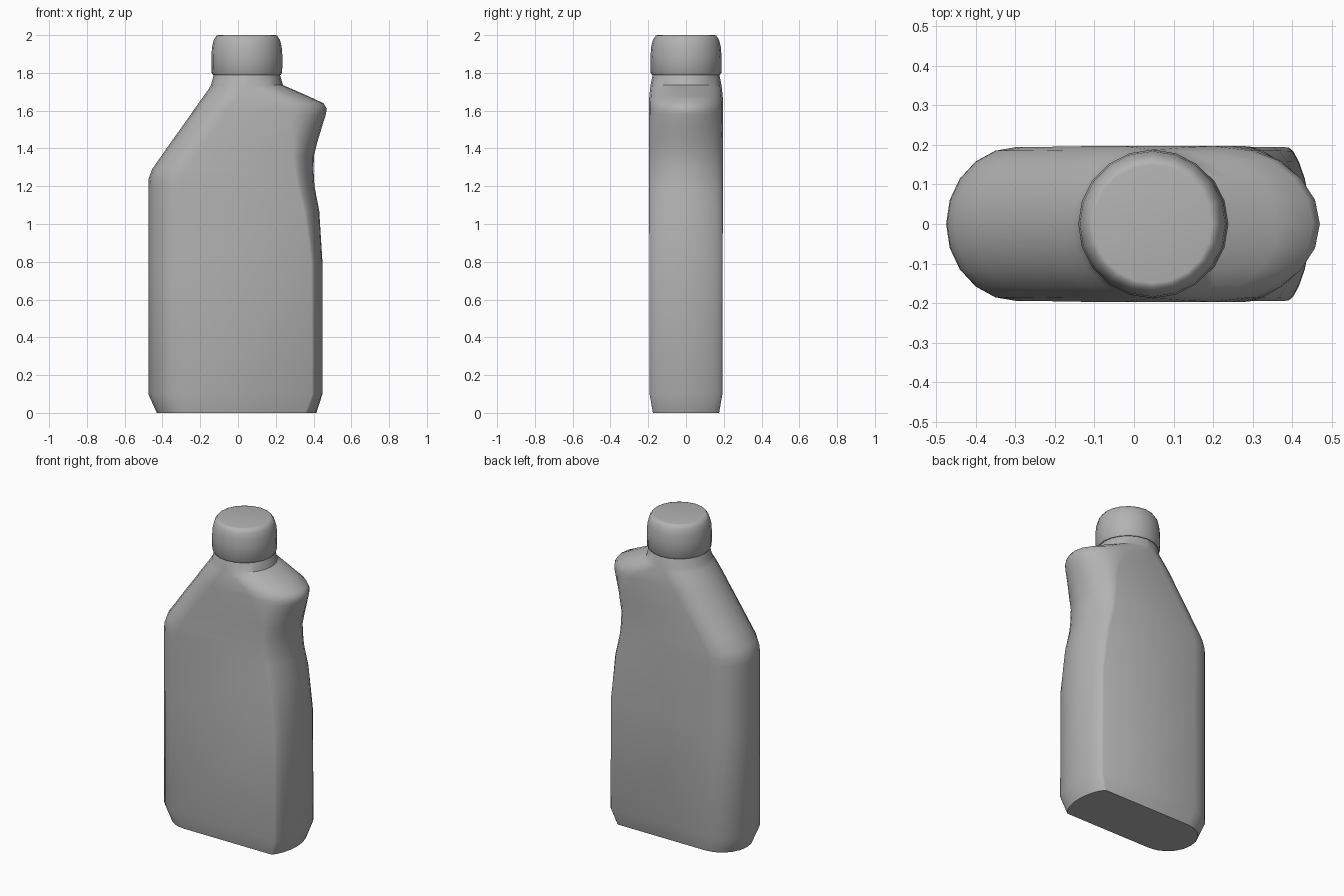
import bpy, bmesh
from math import sin, cos, pi, radians

cube = bpy.data.objects.get("Cube")
if cube:
    bpy.data.objects.remove(cube)

grey = bpy.data.materials.new("grey plastic")
grey.use_nodes = True
GREY = (0.45, 0.45, 0.45, 1)
grey.diffuse_color = GREY
grey.node_tree.nodes["Principled BSDF"].inputs["Base Color"].default_value = GREY


def loft(name, rings, sharp):
    """Skin a stack of closed rings and cap both ends."""
    bm = bmesh.new()
    rows = [[bm.verts.new(p) for p in ring] for ring in rings]
    n = len(rows[0])
    for low, high in zip(rows, rows[1:]):
        for i in range(n):
            j = (i + 1) % n
            bm.faces.new((low[i], low[j], high[j], high[i]))
    bm.faces.new(rows[0][::-1])
    bm.faces.new(rows[-1])
    bmesh.ops.recalc_face_normals(bm, faces=bm.faces[:])
    mesh = bpy.data.meshes.new(name)
    bm.to_mesh(mesh)
    bm.free()
    mesh.materials.append(grey)
    ob = bpy.data.objects.new(name, mesh)
    bpy.context.collection.objects.link(ob)
    bpy.ops.object.select_all(action="DESELECT")
    ob.select_set(True)
    bpy.context.view_layer.objects.active = ob
    bpy.ops.object.shade_smooth_by_angle(angle=radians(sharp))
    return ob


STEPS = 10


def body_ring(z, left, right, depth, round_left, round_right, crease):
    """Slab section: round left end, right end whose corners can be creased."""
    ring = []
    for k in range(STEPS + 1):
        t = -pi / 2 + pi * k / STEPS
        bulge = crease * sin(t) ** 2 + (1 - crease) * (1 - cos(t))
        ring.append((right - round_right * bulge, depth * sin(t), z))
    for k in range(STEPS + 1):
        t = pi / 2 - pi * k / STEPS
        ring.append((left + round_left * (1 - cos(t)), depth * sin(t), z))
    return ring


# Bottle: z, left, right, half depth, left rounding, right rounding, crease
sections = [
    (0.00, -0.43, 0.415, 0.175, 0.17, 0.06, 0.5),
    (0.10, -0.475, 0.447, 0.193, 0.18, 0.055, 0.5),
    (0.80, -0.475, 0.447, 0.194, 0.18, 0.06, 0.5),
    (1.07, -0.475, 0.43, 0.195, 0.18, 0.08, 0.5),
    (1.20, -0.475, 0.405, 0.195, 0.18, 0.09, 0.5),
    (1.24, -0.473, 0.402, 0.195, 0.18, 0.095, 0.5),
    (1.29, -0.455, 0.40, 0.195, 0.18, 0.10, 0.5),
    (1.36, -0.406, 0.402, 0.195, 0.18, 0.11, 0.45),
    (1.44, -0.35, 0.422, 0.196, 0.18, 0.13, 0.35),
    (1.52, -0.293, 0.446, 0.197, 0.18, 0.17, 0.2),
    (1.58, -0.25, 0.465, 0.197, 0.18, 0.22, 0.05),
    (1.61, -0.23, 0.47, 0.197, 0.18, 0.25, 0),
    (1.64, -0.208, 0.452, 0.197, 0.18, 0.25, 0),
    (1.68, -0.18, 0.365, 0.194, 0.18, 0.23, 0),
    (1.715, -0.155, 0.285, 0.19, 0.185, 0.20, 0),
    (1.735, -0.143, 0.238, 0.188, 0.19, 0.19, 0),
    (1.785, -0.13, 0.224, 0.178, 0.177, 0.177, 0),
    (1.81, -0.12, 0.214, 0.167, 0.167, 0.167, 0),
]
loft("bottle_body", [body_ring(*s) for s in sections], 40)

# Screw cap with a softly rounded top edge
CAP_X, SIDES = 0.047, 20
cap_profile = [(0.180, 1.79), (0.187, 1.80), (0.188, 1.89), (0.184, 1.94),
               (0.175, 1.975), (0.160, 1.998), (0.150, 2.0)]
loft("cap", [[(CAP_X + r * cos(2 * pi * k / SIDES), r * sin(2 * pi * k / SIDES), z)
              for k in range(SIDES)] for r, z in cap_profile], 50)
